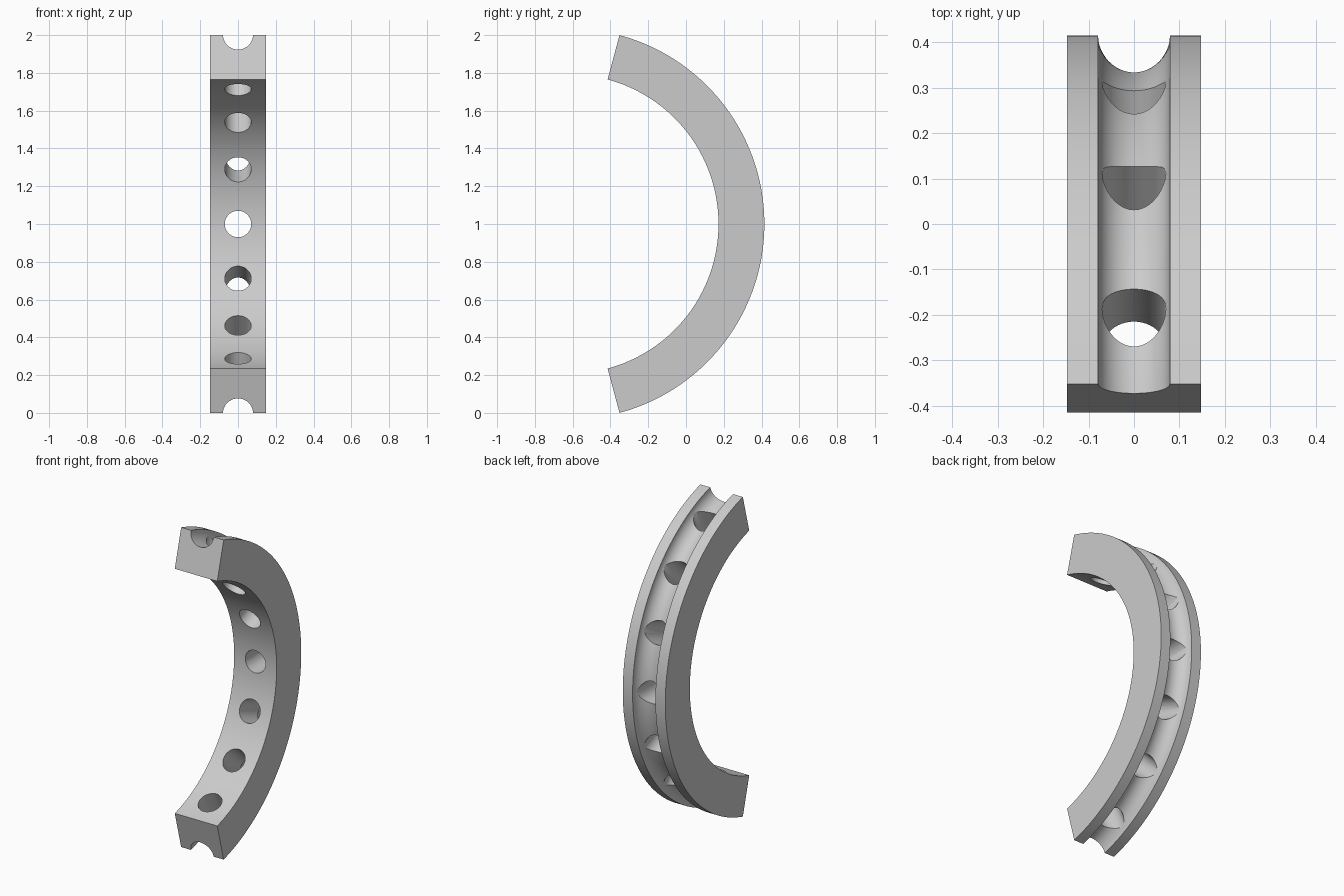
import bpy, bmesh
from math import cos, sin, pi, radians
from mathutils import Matrix, Vector

if "Cube" in bpy.data.objects:
    bpy.data.objects.remove(bpy.data.objects["Cube"])

OUTER, INNER, HALF_WIDTH = 1.035, 0.792, 0.147
GROOVE, HOLE = 0.079, 0.07
HALF_ANGLE = radians(75)
CENTRE = Vector((0, -0.62, 1))
HOLES = 7


def add_object(name, bm):
    mesh = bpy.data.meshes.new(name)
    bmesh.ops.recalc_face_normals(bm, faces=bm.faces)
    bm.to_mesh(mesh)
    bm.free()
    obj = bpy.data.objects.new(name, mesh)
    bpy.context.collection.objects.link(obj)
    return obj


grey = bpy.data.materials.new("light grey")
grey.use_nodes = True
colour = (0.6, 0.6, 0.6, 1)
grey.diffuse_color = colour
grey.node_tree.nodes["Principled BSDF"].inputs["Base Color"].default_value = colour

# Cross-section: a block with a half-round groove in its outer rim
section = [(-HALF_WIDTH, INNER), (HALF_WIDTH, INNER), (HALF_WIDTH, OUTER)]
section += [(GROOVE * cos(pi * i / 24), OUTER - GROOVE * sin(pi * i / 24)) for i in range(25)]
section += [(-HALF_WIDTH, OUTER)]

# Sweep the section around the arc and cap both ends
STEPS = 100
bm = bmesh.new()
rings = []
for s in range(STEPS + 1):
    a = HALF_ANGLE * (2 * s / STEPS - 1)
    rings.append([bm.verts.new(CENTRE + Vector((x, r * cos(a), r * sin(a)))) for x, r in section])
for low, high in zip(rings, rings[1:]):
    for i in range(len(section)):
        j = (i + 1) % len(section)
        bm.faces.new((low[i], low[j], high[j], high[i]))
bm.faces.new(rings[0])
bm.faces.new(rings[-1])
arc = add_object("grooved_arc", bm)
arc.data.materials.append(grey)

# Radial drill holes, evenly spaced along the arc
bm = bmesh.new()
for k in range(HOLES):
    a = 2 * HALF_ANGLE * (k - HOLES // 2) / HOLES
    place = (Matrix.Translation(CENTRE) @ Matrix.Rotation(a - pi / 2, 4, "X")
             @ Matrix.Translation((0, 0, (INNER + OUTER) / 2)))
    bmesh.ops.create_cone(bm, cap_ends=True, segments=48, radius1=HOLE, radius2=HOLE,
                          depth=0.5, matrix=place)
drills = add_object("hole_cutter", bm)
drills.data.materials.append(grey)
drills.hide_render = True

cut = arc.modifiers.new("holes", "BOOLEAN")
cut.operation = "DIFFERENCE"
cut.solver = "EXACT"
cut.object = drills

# Apply the cut, then smooth the curved faces
bpy.ops.object.select_all(action="DESELECT")
bpy.context.view_layer.objects.active = arc
arc.select_set(True)
bpy.ops.object.modifier_apply(modifier=cut.name)
bpy.data.objects.remove(drills)
bpy.ops.object.shade_smooth_by_angle(angle=radians(30))
